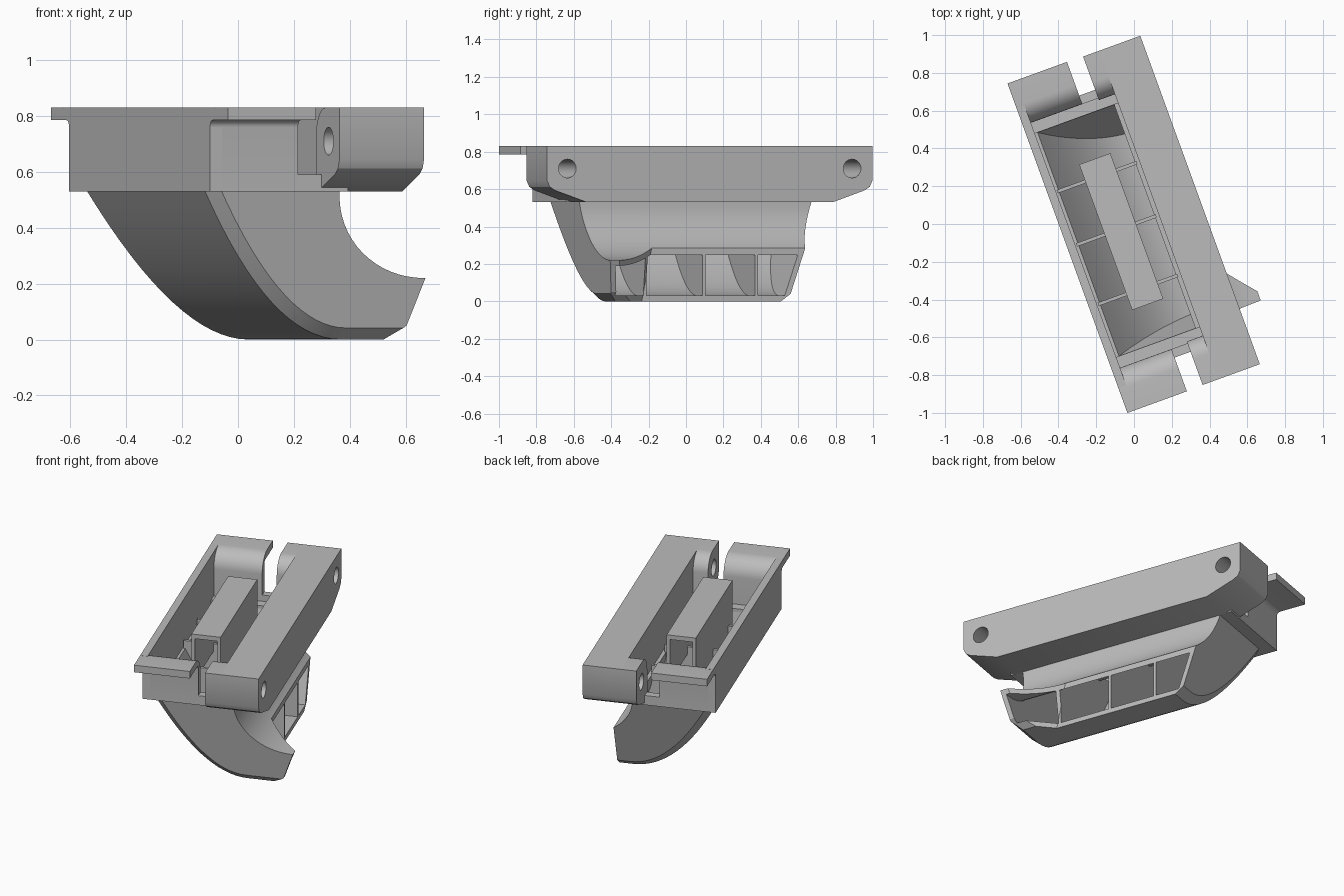
import bpy, bmesh
from math import pi, cos, sin, radians
from mathutils import Matrix

if "Cube" in bpy.data.objects:
    bpy.data.objects.remove(bpy.data.objects["Cube"], do_unlink=True)

grey = bpy.data.materials.new("plain_grey")
grey.use_nodes = True
grey.diffuse_color = (0.5, 0.5, 0.5, 1)
grey.node_tree.nodes["Principled BSDF"].inputs["Base Color"].default_value = grey.diffuse_color
parts = []


def make(name, profile, place, lo, hi, bevel_test=None):
    """Extrude a 2D profile; place(a, b, end) gives the 3D point at each end."""
    bm = bmesh.new()
    ends = [[bm.verts.new(place(a, b, e)) for a, b in profile] for e in (lo, hi)]
    n = len(profile)
    bm.faces.new(ends[0])
    bm.faces.new(ends[1][::-1])
    for i in range(n):
        j = (i + 1) % n
        bm.faces.new((ends[0][j], ends[0][i], ends[1][i], ends[1][j]))
    bmesh.ops.recalc_face_normals(bm, faces=bm.faces)
    if bevel_test:
        rims = [set(v) for v in ends]
        edges = [e for e in bm.edges if any(set(e.verts) <= r for r in rims)
                 and all(bevel_test(v.co) for v in e.verts)]
        bmesh.ops.bevel(bm, geom=edges, offset=0.042, offset_type='OFFSET', segments=1,
                        profile=0.5, affect='EDGES', clamp_overlap=False)
    me = bpy.data.meshes.new(name)
    bm.to_mesh(me)
    bm.free()
    me.materials.append(grey)
    ob = bpy.data.objects.new(name, me)
    bpy.context.collection.objects.link(ob)
    parts.append(ob)
    return ob


def along_x(a, b, e):
    return (e, a, b)


def box(name, x0, x1, y0, y1, z0, z1):
    return make(name, [(y0, z0), (y1, z0), (y1, z1), (y0, z1)], along_x, x0, x1)


def cut(ob, cutter):
    mod = ob.modifiers.new("cut", 'BOOLEAN')
    mod.operation, mod.solver, mod.object = 'DIFFERENCE', 'EXACT', cutter
    bpy.context.view_layer.update()
    me = bpy.data.meshes.new_from_object(ob.evaluated_get(bpy.context.evaluated_depsgraph_get()))
    ob.modifiers.clear()
    ob.data = me


def discard(ob):
    parts.remove(ob)
    bpy.data.objects.remove(ob, do_unlink=True)


# Elbow profile pieces: outer sweep and inner arc, inset by t
def sweep(t, n=16):
    p, q, r = (-0.35 + 1.2 * t, 0.53), (-0.07 + 0.4 * t, t), (0.2, t)
    return [tuple((1 - s) ** 2 * p[k] + 2 * s * (1 - s) * q[k] + s * s * r[k] for k in (0, 1))
            for s in (i / n for i in range(n + 1))]


def arc(t, n=16):
    return [(0.487 + (0.34 + t) * cos(a), 0.53 + (0.31 + t) * sin(a))
            for a in (pi * 1.5 - pi / 2 * i / n for i in range(n + 1))]


def hollow(t, top):
    return ([(-0.35 + 1.2 * t, top)] + sweep(t) + [(0.65, t), (0.65, 0.22 - t)]
            + arc(t) + [(0.147 - t, top)])


def drafted(inset):
    def place(x, z, end):
        d = 0.53 - z
        return (x, -0.66 + inset + 0.16 * d if end < 0 else 0.66 - inset - 0.34 * d, z)
    return place


def flare(x, y, z):
    return (x, y + 0.2 * (z - 0.22) if y < 0 else y, z)


# Scoop shell with chamfered outer rims, a hollow and a kinked mouth
scoop = make("scoop", sweep(0) + [(0.36, 0), (0.43, 0.05), (0.492, 0.22)] + arc(0),
             drafted(0), -1, 1,
             lambda c: c.x < 0.37 and c.z < 0.531 - max(0, c.x + 0.34) * 0.6)
void = make("scoop_hollow", hollow(0.03, 0.6), drafted(0.03), -1, 1)
mouth = make("mouth_cutter", [(0.28, 0.9), (0.28, -0.31), (0.714, -0.818), (1.2, -0.818), (1.2, 0.9)],
             flare, -0.1, 0.5)
cut(scoop, void)
cut(scoop, mouth)

# Cross ribs filling the duct
for i, y in enumerate((-0.335, 0, 0.3)):
    rib = make(f"rib_{i + 1}", hollow(0.022, 0.58), lambda x, z, e: (x, e, z), y - 0.009, y + 0.009)
    cut(rib, mouth)
discard(void)
discard(mouth)

# Central inverted channel
box("channel_top", -0.165, 0.01, -0.425, 0.395, 0.80, 0.828)
for side, x in (("left", -0.01), ("right", -0.165)):
    box(f"channel_{side}_wall", x, x + 0.02, -0.425, 0.395, 0.53, 0.81)

# Frame: side wall, curved end walls with flanges, low sills
box("frame_side", -0.375, -0.33, -0.79, 0.79, 0.785, 0.83)
box("frame_side_wall", -0.375, -0.33, -0.738, 0.738, 0.53, 0.79)
inner = [(0.80 - 0.11 * sin(a), 0.72 + 0.11 * cos(a)) for a in (pi / 2 * i / 10 for i in range(11))]
under = [(0.763 - 0.025 * cos(a), 0.76 + 0.025 * sin(a)) for a in (pi / 2 * i / 6 for i in range(7))]
wall = [(0.69, 0.53), (0.738, 0.53)] + under + [(0.928, 0.785), (0.928, 0.83)] + inner

# Thick side bar with sloped ends, pivot ears and pin holes
slope = [(0.70, 0.53), (0.88, 0.593), (0.91, 0.612), (0.925, 0.645), (0.925, 0.83)]
ear = (slope + [(0.78 - 0.1 * sin(a), 0.73 + 0.1 * cos(a)) for a in (pi / 2 * i / 10 for i in range(11))]
       + [(0.68, 0.53)])
bar = make("side_bar", [(-y, z) for y, z in slope[::-1]] + slope, along_x, 0.14, 0.372)
for end, s in (("front", -1), ("back", 1)):
    make(f"{end}_end_wall", [(s * y, z) for y, z in wall], along_x, -0.375, -0.04)
    box(f"{end}_sill", -0.04, 0.15, *sorted((s * 0.69, s * 0.738)), 0.53, 0.59)
    box(f"{end}_ledge", -0.37, 0.15, *sorted((s * 0.63, s * 0.73)), 0.53, 0.55)
    lug = make(f"{end}_ear", [(s * y, z) for y, z in ear], along_x, 0.05, 0.14)
    pin = make("pin_cutter", [(s * 0.81 + 0.05 * cos(a), 0.71 + 0.05 * sin(a))
                              for a in (2 * pi * i / 32 for i in range(32))], along_x, -0.1, 0.5)
    cut(bar, pin)
    cut(lug, pin)
    discard(pin)

# Turn the whole assembly and shade it
bpy.ops.object.select_all(action='DESELECT')
for ob in parts:
    ob.data.transform(Matrix.Rotation(radians(20), 4, 'Z'))
    ob.select_set(True)
bpy.context.view_layer.objects.active = parts[0]
bpy.ops.object.shade_smooth_by_angle(angle=radians(25))
